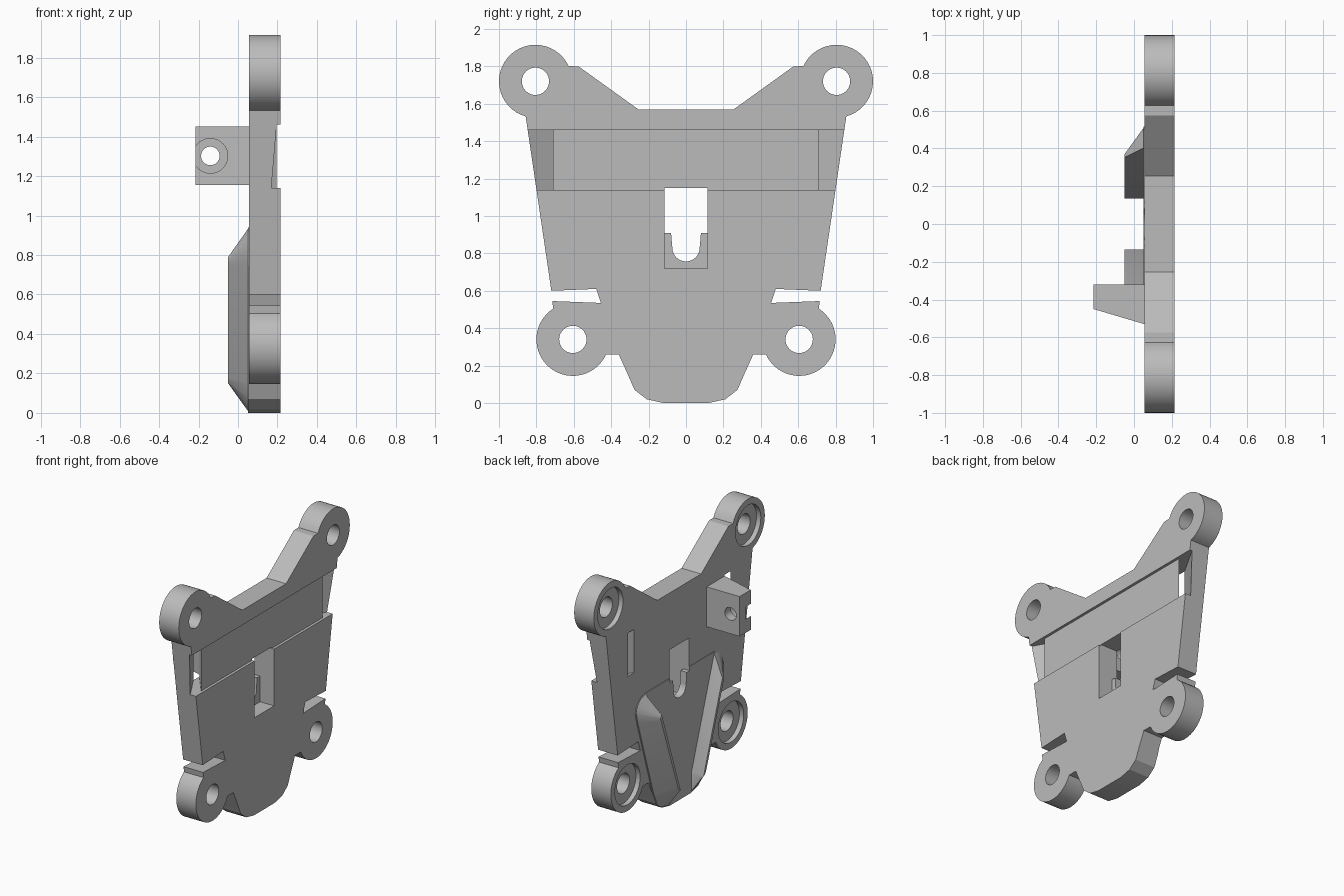
import bpy, bmesh, math

cube = bpy.data.objects.get("Cube")
if cube:
    bpy.data.objects.remove(cube, do_unlink=True)

grey = bpy.data.materials.new("light grey plastic")
grey.use_nodes = True
grey.diffuse_color = (0.5, 0.5, 0.5, 1)
grey.node_tree.nodes["Principled BSDF"].inputs["Base Color"].default_value = (0.5, 0.5, 0.5, 1)

BACK, FRONT = 0.055, 0.215      # the two faces of the plate
SLOT_LOW, SLOT_HIGH = 1.14, 1.46
LOWER, UPPER = (0.605, 0.34), (0.805, 1.72)   # lug centres
LUG_R = 0.195


def place(axis, a, b, h):
    return {"x": (h, a, b), "y": (a, h, b), "z": (a, b, h)}[axis]


def loft(name, lower, upper, axis, lo, hi):
    """Solid between two matching outlines."""
    bm = bmesh.new()
    r0 = [bm.verts.new(place(axis, a, b, lo)) for a, b in lower]
    r1 = [bm.verts.new(place(axis, a, b, hi)) for a, b in upper]
    bm.faces.new(r0)
    bm.faces.new(r1)
    n = len(r0)
    for i in range(n):
        j = (i + 1) % n
        bm.faces.new((r0[i], r0[j], r1[j], r1[i]))
    bmesh.ops.recalc_face_normals(bm, faces=bm.faces)
    mesh = bpy.data.meshes.new(name)
    bm.to_mesh(mesh)
    bm.free()
    mesh.materials.append(grey)
    obj = bpy.data.objects.new(name, mesh)
    bpy.context.collection.objects.link(obj)
    return obj


def prism(name, pts, axis, lo, hi):
    return loft(name, pts, pts, axis, lo, hi)


def arc(centre, r, a0, a1, n=28):
    return [(centre[0] + r * math.cos(math.radians(a0 + (a1 - a0) * i / n)),
             centre[1] + r * math.sin(math.radians(a0 + (a1 - a0) * i / n)))
            for i in range(n + 1)]


def circle(centre, r, n=40):
    return arc(centre, r, 0, 360, n)[:-1]


def rect(a0, a1, b0, b1):
    return [(a0, b0), (a1, b0), (a1, b1), (a0, b1)]


def mirrored(half):
    return half + [(-a, b) for a, b in reversed(half)]


def cut(target, cutter):
    cutter.hide_render = True
    mod = target.modifiers.new("cut", "BOOLEAN")
    mod.operation = "DIFFERENCE"
    mod.solver = "EXACT"
    mod.object = cutter
    bpy.context.view_layer.objects.active = target
    bpy.ops.object.modifier_apply(modifier=mod.name)
    bpy.data.objects.remove(cutter, do_unlink=True)


# Main plate with four round lugs and side notches
toe = [(0.12, 0), (0.21, 0.02), (0.275, 0.07), (0.31, 0.15)]
outline = toe + [(0.36, 0.26)]
outline += arc(LOWER, LUG_R, -155.5, 57.5)
outline += [(0.715, 0.545), (0.455, 0.535), (0.48, 0.61), (0.72, 0.6)]
outline += arc(UPPER, LUG_R, -74.5, 155.5)
outline += [(0.575, 1.8), (0.255, 1.57)]
plate = prism("mounting_plate", mirrored(outline), "x", BACK, FRONT)

# Lug holes with shallow counterbores on the back
for side in (1, -1):
    for y, z in (LOWER, UPPER):
        cut(plate, prism("lug_bore", circle((side * y, z), 0.073), "x", 0, 0.3))
        cut(plate, prism("lug_counterbore", circle((side * y, z), 0.148), "x", 0, BACK + 0.035))

# Strap channel across the front, with slanted slots at both ends
cut(plate, prism("strap_channel", rect(-1.2, 1.2, SLOT_LOW, SLOT_HIGH), "x", 0.195, 0.3))
for side in (1, -1):
    slot = []
    for x, start, slope in ((0, 0.6, 1.75), (0.26, 0.6, 1.75), (0.26, 0.53, 1.286), (0, 0.53, 1.286)):
        slot.append((x, side * (start + (x - BACK) * slope)))
    cut(plate, prism("strap_slot", slot, "z", SLOT_LOW, SLOT_HIGH))

# Raised thin pad behind the ribs
crown = [(0.5, 0.76), (0.515, 0.83), (0.5, 0.88), (0.46, 0.92), (0.4, 0.94)]
pad_outline = mirrored(toe + crown)
pad = prism("rib_pad", pad_outline, "x", 0.05, BACK)

# Keyhole window: pocket in front, keyhole right through
keyhole = mirrored([(0.0, 0.757)] + arc((0, 0.83), 0.073, -80, 0, 10)
                   + [(0.08, 0.91), (0.115, 0.91), (0.115, 1.15)])
keyhole.pop()  # rebuilt below without the doubled centre point
keyhole = mirrored(arc((0, 0.83), 0.073, -84, 0, 12)
                   + [(0.08, 0.91), (0.115, 0.91), (0.115, 1.15)])
cut(plate, prism("window_pocket", rect(-0.115, 0.115, 0.72, 1.15), "x", 0.1, 0.3))
for part in (plate, pad):
    cut(part, prism("keyhole", keyhole, "x", 0, 0.3))

# Pair of bevelled ribs in a V
ridge = [(0.12, 0.15), (0.14, 0.15), (0.152, 0.157), (0.165, 0.18),
         (0.36, 0.74), (0.37, 0.765), (0.37, 0.78), (0.36, 0.79), (0.34, 0.79)]
ribs = loft("v_ribs", pad_outline, mirrored(ridge), "x", BACK, -0.05)
gap = mirrored([(0.135, -0.1), (0.135, 0.15), (0.46, 1.1)])
cut(ribs, prism("rib_gap", gap, "x", -0.2, 0.1))

# Side block with a counterbored screw hole
block = prism("screw_block", [(BACK, -0.32), (-0.215, -0.32), (-0.215, -0.45), (BACK, -0.53)],
              "z", 1.155, 1.45)
hole = (-0.14, 1.302)
cut(block, prism("screw_bore", circle(hole, 0.047), "y", -0.8, 0))
cut(block, prism("screw_head_recess", circle(hole, 0.088), "y", -0.8, -0.39))

# Smooth round walls, keep edges sharp
for obj in (plate, pad, ribs, block):
    bpy.ops.object.select_all(action="DESELECT")
    obj.select_set(True)
    bpy.context.view_layer.objects.active = obj
    bpy.ops.object.shade_smooth_by_angle(angle=math.radians(25))
